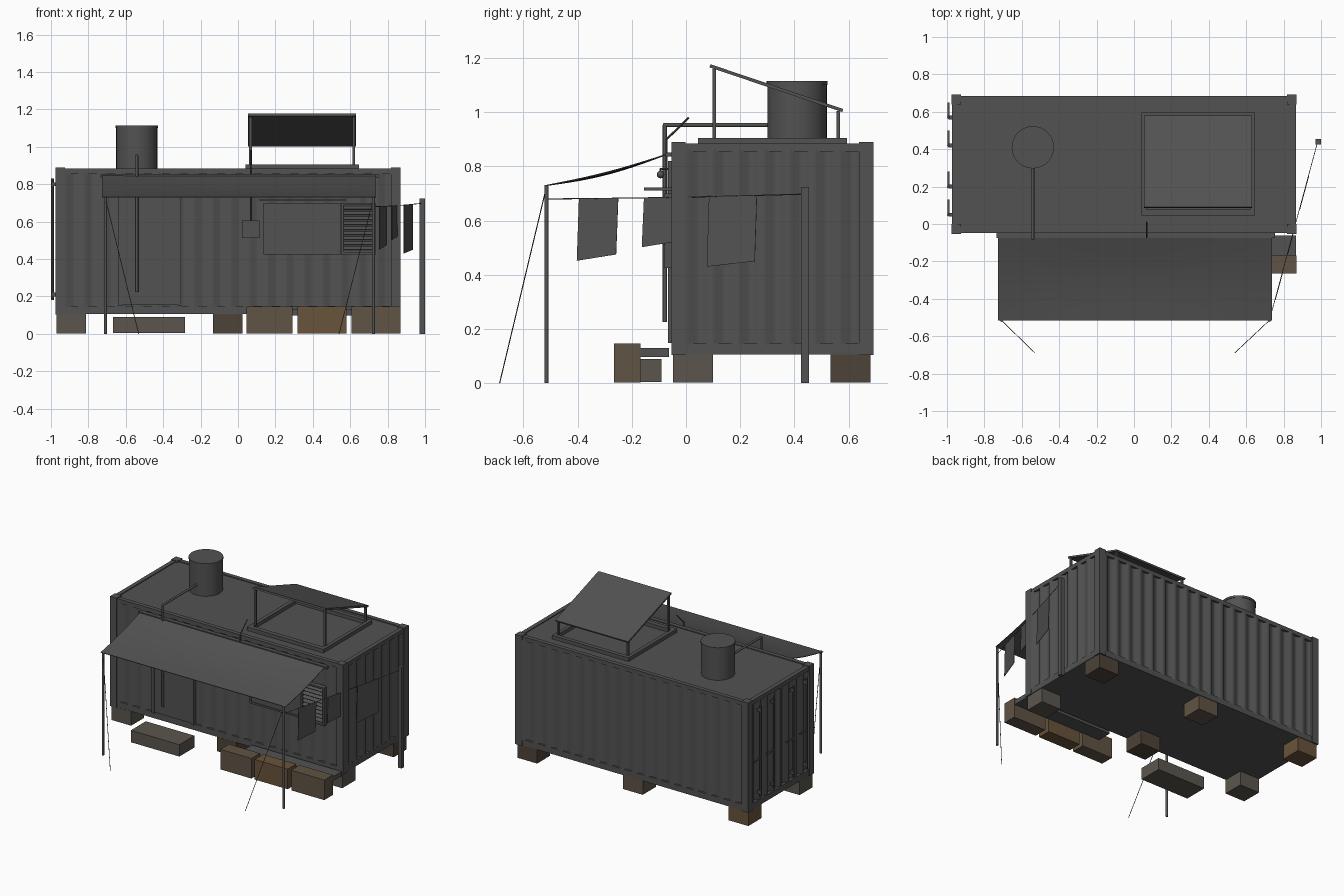
import bpy, bmesh, math
from mathutils import Vector, Matrix

if "Cube" in bpy.data.objects:
    bpy.data.objects.remove(bpy.data.objects["Cube"])

def mat(name, c):
    m = bpy.data.materials.new(name)
    m.diffuse_color = (*c, 1)
    m.use_nodes = True
    m.node_tree.nodes["Principled BSDF"].inputs["Base Color"].default_value = m.diffuse_color
    return m

GREY = mat("dark_grey", (0.085, 0.085, 0.085))
BROWN = mat("wood_brown", (0.14, 0.088, 0.042))
MID = mat("wood_mid", (0.115, 0.088, 0.058))
DARK = mat("wood_dark", (0.075, 0.057, 0.04))
TAUPE = mat("wood_weathered", (0.105, 0.092, 0.075))

def finish(name, bm, m=None, smooth=0):
    me = bpy.data.meshes.new(name)
    bm.to_mesh(me)
    bm.free()
    ob = bpy.data.objects.new(name, me)
    bpy.context.collection.objects.link(ob)
    me.materials.append(m or GREY)
    if smooth:
        bpy.context.view_layer.objects.active = ob
        ob.select_set(True)
        bpy.ops.object.shade_smooth_by_angle(angle=math.radians(smooth))
        ob.select_set(False)
    return ob

def add_box(bm, x0, x1, y0, y1, z0, z1, rot=None):
    mx = Matrix.Translation(((x0+x1)/2, (y0+y1)/2, (z0+z1)/2))
    if rot:
        mx = mx @ rot
    bmesh.ops.create_cube(bm, size=1, matrix=mx @ Matrix.Diagonal((x1-x0, y1-y0, z1-z0, 1)))

def boxes(name, lst, m=None, bevel=0):
    bm = bmesh.new()
    for b in lst:
        add_box(bm, *b)
    ob = finish(name, bm, m)
    if bevel:
        mod = ob.modifiers.new("bevel", 'BEVEL')
        mod.width, mod.segments = bevel, 1
    return ob

def rods(name, paths, r, n=12):
    bm = bmesh.new()
    for pts in paths:
        pts = [Vector(p) for p in pts]
        for a, b in zip(pts, pts[1:]):
            d = b - a
            mx = Matrix.Translation((a+b)/2) @ d.to_track_quat('Z', 'Y').to_matrix().to_4x4()
            bmesh.ops.create_cone(bm, cap_ends=True, segments=n, radius1=r, radius2=r, depth=d.length, matrix=mx)
        for p in pts[1:-1]:
            bmesh.ops.create_uvsphere(bm, u_segments=n, v_segments=6, radius=r, matrix=Matrix.Translation(p))
    return finish(name, bm, None, 35)

def corrugated(name, origin, direction, length, n, depth, z0, z1):
    # soft trapezoid ribs; origin lies on the outer plane, direction x up = outward
    d = Vector(direction)
    out = d.cross(Vector((0, 0, 1)))
    p = length / n
    prof = [((i + t) * p, h) for i in range(n)
            for t, h in ((0, 0), (.26, 0), (.5, -depth), (.76, -depth))] + [(length, 0)]
    bm = bmesh.new()
    cols = []
    for u, h in prof:
        q = Vector((*origin, 0)) + d*u + out*h
        cols.append([bm.verts.new((q.x, q.y, z)) for z in (z0, z1)])
    for a, b in zip(cols, cols[1:]):
        bm.faces.new((a[0], b[0], b[1], a[1]))
    return finish(name, bm, None, 60)

def sheet(name, fn, nu, nv, thick):
    # closed thin sheet: two offset grids joined by a rim via solidify, with sharp rim
    bm = bmesh.new()
    g = [[bm.verts.new(fn(i/nu, j/nv)) for j in range(nv+1)] for i in range(nu+1)]
    for i in range(nu):
        for j in range(nv):
            bm.faces.new((g[i][j], g[i+1][j], g[i+1][j+1], g[i][j+1]))
    ob = finish(name, bm)
    mod = ob.modifiers.new("thickness", 'SOLIDIFY')
    mod.thickness, mod.offset = thick, 0
    bpy.context.view_layer.objects.active = ob
    ob.select_set(True)
    bpy.ops.object.modifier_apply(modifier="thickness")
    bpy.ops.object.shade_smooth_by_angle(angle=math.radians(35))
    ob.select_set(False)
    return ob

X0, X1, Y0, Y1, Z0, Z1 = -0.98, 0.864, -0.05, 0.688, 0.105, 0.885

# container frame
boxes("floor_slab", [(X0+.01, X1-.01, Y0+.01, Y1-.01, Z0, Z0+.02)])
boxes("roof_slab", [(X0+.01, X1-.01, Y0+.01, Y1-.01, Z1-.02, Z1-.006)])
boxes("corner_posts", [(x, x+.052, y, y+.053, Z0-.002, Z1+.005)
                       for x in (X0-.001, X1-.05) for y in (Y0-.004, Y1-.049)])
rails = []
for z0, z1 in ((Z0, .148), (.856, Z1)):
    for y in (Y0+.003, Y1-.033):
        rails.append((X0+.04, X1-.04, y, y+.03, z0, z1))
    for x in (X0+.003, X1-.033):
        rails.append((x, x+.03, Y0+.04, Y1-.04, z0, z1))
boxes("frame_rails", rails)

# corrugated walls
zw = (.14, .862)
corrugated("front_wall", (X0+.04, Y0), (1, 0, 0), X1-X0-.08, 18, .018, *zw)
corrugated("back_wall", (X1-.04, Y1), (-1, 0, 0), X1-X0-.08, 18, .018, *zw)
corrugated("right_wall", (X1, Y0+.04), (0, 1, 0), Y1-Y0-.08, 7, .018, *zw)

# cargo doors on the left end
for k, y in enumerate((Y1-.045, .318)):
    corrugated(f"cargo_door_{k}", (X0+.006, y), (0, -1, 0), .323, 4, .018, *zw)
bars = (.05, .20, .42, .57)
rods("lock_bars", [[(X0-.016, y, .18), (X0-.016, y, .83)] for y in bars], .008, 8)
boxes("lock_brackets", [(X0-.016, X0+.005, y-.01, y+.01, z-.01, z+.01) for y in bars for z in (.21, .80)])
boxes("lock_handles", [(X0-.02, X0-.01, y, y+.08, .45, .462) for y in bars])

# entry door with frame
boxes("entry_door", [(-.625, -.325, -.06, -.02, .155, .80)])
boxes("entry_door_frame", [(-.645, -.625, -.066, -.02, .148, .82), (-.325, -.31, -.066, -.02, .148, .82),
                           (-.645, -.31, -.066, -.02, .80, .82)])

# window with louvred shutter and hood
boxes("window_pane", [(.145, .535, -.058, -.02, .435, .69)])
boxes("window_frame", [(.132, .145, -.064, -.02, .425, .70), (.53, .543, -.064, -.02, .425, .70),
                       (.132, .543, -.064, -.02, .425, .437), (.132, .543, -.064, -.02, .688, .70)])
boxes("window_hood", [(.11, .57, -.155, -.04, .711, .722)])
boxes("shutter_frame", [(.548, .56, -.08, -.045, .425, .70), (.722, .734, -.08, -.045, .425, .70),
                        (.548, .734, -.08, -.045, .425, .437), (.548, .734, -.08, -.045, .688, .70)])
boxes("shutter_back", [(.555, .725, -.056, -.045, .43, .695)])
tilt = Matrix.Rotation(math.radians(35), 4, 'X')
boxes("shutter_slats", [(.56, .722, -.08, -.052, .455+i*.027, .459+i*.027, tilt) for i in range(9)])

# water tank and downpipe
bm = bmesh.new()
for r, z0, z1 in ((.11, .88, 1.105), (.113, 1.1, 1.115)):
    bmesh.ops.create_cone(bm, cap_ends=True, segments=32, radius1=r, radius2=r, depth=z1-z0,
                          matrix=Matrix.Translation((-.545, .41, (z0+z1)/2)))
finish("water_tank", bm, None, 35)
rods("water_pipe", [[(-.545, .32, .953), (-.545, -.078, .953), (-.545, -.078, .225)]], .008)

# wall lamp
bm = bmesh.new()
bmesh.ops.create_uvsphere(bm, u_segments=16, v_segments=8, radius=.014, matrix=Matrix.Translation((-.475, -.094, .77)))
finish("lamp_bulb", bm, None, 35)
rods("lamp_arm", [[(-.475, -.04, .79), (-.475, -.094, .79), (-.475, -.094, .775)]], .004, 8)

# meter box and cable
boxes("meter_box", [(.018, .112, -.085, -.04, .512, .605)])
rods("power_cable", [[(.064, .01, .98), (.064, -.072, .90), (.064, -.072, .60)]], .004, 8)

# solar panel on its stand
boxes("solar_base_frame", [(.035, .643, .045, .078, .875, .905), (.035, .643, .565, .595, .875, .905),
                           (.035, .062, .05, .59, .875, .905), (.618, .643, .05, .59, .875, .905)])
boxes("solar_legs", [(x-.007, x+.007, y-.007, y+.007, .90, z) for x in (.063, .614)
                     for y, z in ((.104, 1.16), (.562, 1.004))])
slope = Matrix.Rotation(math.atan2(-.165, .49), 4, 'X')
boxes("solar_panel", [(.049, .627, .075, .592, 1.083, 1.095, slope)])

# awning, poles and guy ropes
def awning(u, v):
    sag = math.sin(math.pi*v) * (.009 + .008*math.sin(math.pi*u))
    return (-.732 + 1.465*u, -.515 + .445*v, .73 + .115*v - sag)
sheet("awning", awning, 12, 10, .004)
boxes("awning_rail", [(-.74, .75, -.075, -.045, .836, .852)])
rods("awning_poles", [[(x, -.515, 0), (x, -.515, .732)] for x in (-.713, .72)], .008)
rods("guy_ropes", [[(-.713, -.515, .725), (-.535, -.688, 0)], [(.72, -.515, .725), (.536, -.688, 0)]], .002, 6)

# clothes line with flat hanging cloths
boxes("line_post", [(.966, .996, .425, .455, 0, .725)])
def line(y):
    t = (y + .515) / .955
    return Vector((.72 + .258*t, y, .68 + .018*t - .003*math.sin(math.pi*t)))
rods("clothes_line", [[line(-.515 + .955*i/8) for i in range(9)]], .002, 6)
for k, (a, b, za, zb) in enumerate(((-.395, -.25, .452, .475), (-.155, -.045, .502, .52), (.085, .262, .43, .45))):
    def cloth(u, v, a=a, b=b, za=za, zb=zb):
        p = line(a + (b-a)*u)
        p.z += (za + (zb-za)*u - p.z) * v
        p.y -= .008 * v
        return p
    sheet(f"hanging_cloth_{k}", cloth, 2, 2, .003)

# support blocks, step, crates and bench board
tones = [TAUPE, BROWN, DARK, MID, TAUPE, DARK]
for i, x in enumerate((-.975, -.138, .70)):
    for j, y in enumerate((-.048, .533)):
        boxes(f"support_block_{i}_{j}", [(x, x+.157, y, y+.148, .003, .106)], tones[i*2+j])
boxes("door_step", [(-.672, -.287, -.26, -.09, .005, .09)], TAUPE)
for i, (a, b) in enumerate(((.042, .288), (.314, .575), (.604, .866))):
    boxes(f"crate_{i}", [(a, b, -.265, -.168, .003, .147)], BROWN if i == 1 else MID)
boxes("bench_board", [(.15, .862, -.17, -.062, .097, .13)])

# centre the whole set on x = 0
for ob in bpy.data.objects:
    ob.location.x += .004
